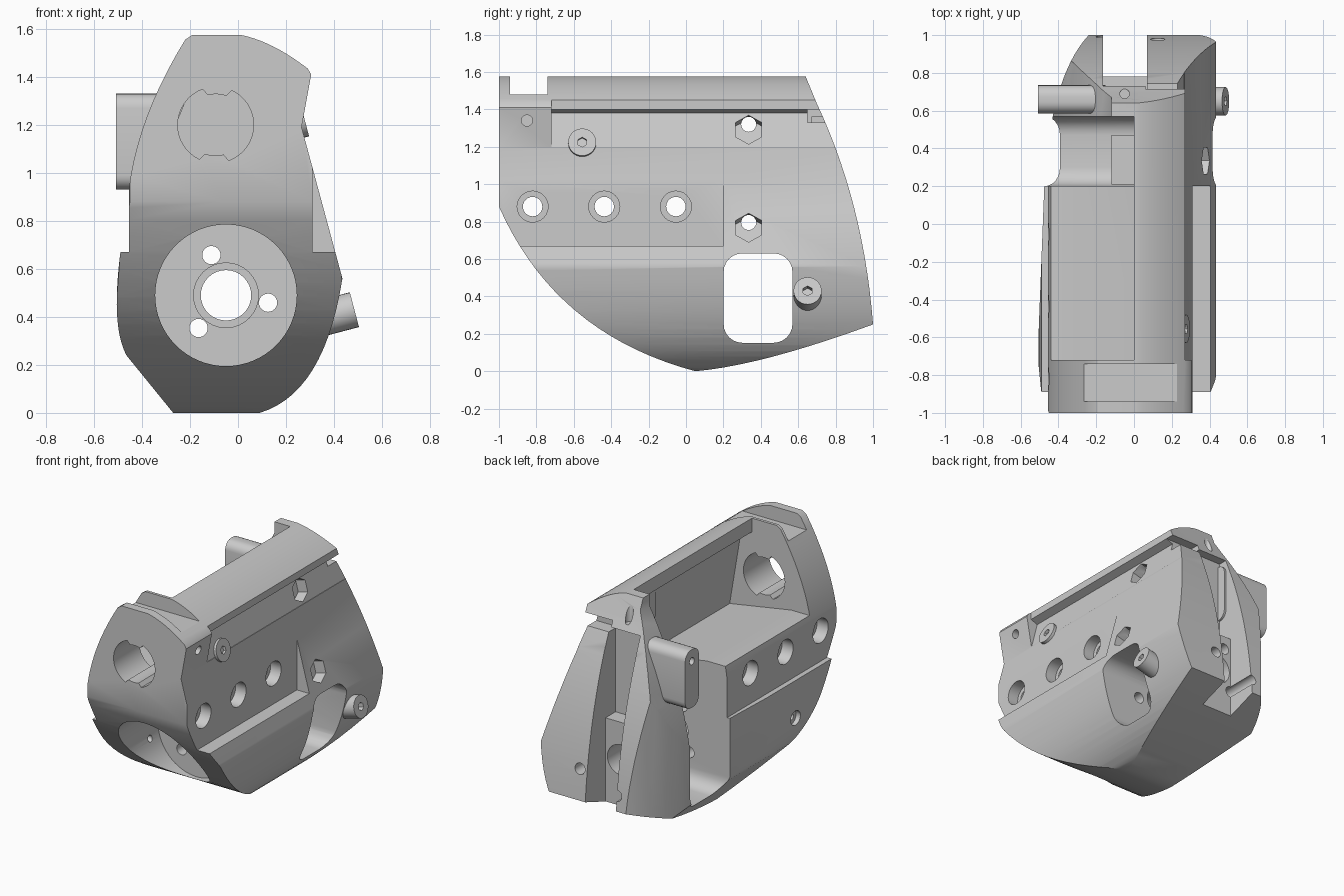
import bpy, bmesh, math
from mathutils import Matrix, Vector

if "Cube" in bpy.data.objects:
    bpy.data.objects.remove(bpy.data.objects["Cube"])


def make(name, bm):
    bmesh.ops.recalc_face_normals(bm, faces=bm.faces)
    me = bpy.data.meshes.new(name)
    bm.to_mesh(me)
    bm.free()
    ob = bpy.data.objects.new(name, me)
    bpy.context.collection.objects.link(ob)
    return ob


def prism(name, pts, axis, a, b):
    """Extrude a 2D outline: axis x uses (y,z), y uses (x,z), z uses (x,y)."""
    place = {'x': lambda p, t: (t, p[0], p[1]),
             'y': lambda p, t: (p[0], t, p[1]),
             'z': lambda p, t: (p[0], p[1], t)}[axis]
    bm = bmesh.new()
    lo = [bm.verts.new(place(p, a)) for p in pts]
    hi = [bm.verts.new(place(p, b)) for p in pts]
    bm.faces.new(lo)
    bm.faces.new(hi)
    for i in range(len(pts)):
        j = (i + 1) % len(pts)
        bm.faces.new((lo[i], lo[j], hi[j], hi[i]))
    return make(name, bm)


def box(name, x, y, z):
    return prism(name, [(a, b) for a, b in zip((x[0], x[1], x[1], x[0]), (y[0], y[0], y[1], y[1]))], 'z', *z)


def rod(name, start, end, r, n=32):
    s, e = Vector(start), Vector(end)
    rot = (e - s).to_track_quat('Z', 'Y').to_matrix().to_4x4()
    bm = bmesh.new()
    bmesh.ops.create_cone(bm, cap_ends=True, segments=n, radius1=r, radius2=r,
                          depth=(e - s).length, matrix=Matrix.Translation((s + e) / 2) @ rot)
    return make(name, bm)


def drill(target, name, axis, u, v, a, b, r, n=24):
    """Straight round hole along x, y or z at the two other coordinates."""
    k = 'xyz'.index(axis)
    start, end = [u, v], [u, v]
    start.insert(k, a)
    end.insert(k, b)
    boolean(target, rod(name, start, end, r, n))


def boolean(target, other, op='DIFFERENCE'):
    other.hide_render = True
    m = target.modifiers.new(op.lower(), 'BOOLEAN')
    m.operation, m.object, m.solver = op, other, 'EXACT'
    bpy.context.view_layer.objects.active = target
    bpy.ops.object.modifier_apply(modifier=m.name)
    bpy.data.objects.remove(other)


def curve(p, c, q, n=10):
    """Points of a bowed edge from p to q pulled towards c."""
    p, c, q = Vector(p), Vector(c), Vector(q)
    ts = [i / n for i in range(n + 1)]
    return [tuple(p * (1 - t) ** 2 + c * 2 * t * (1 - t) + q * t * t) for t in ts]


def round_rect(y0, y1, z0, z1, r, n=6):
    pts = []
    for k in range(4):
        cy = y1 - r if k in (0, 3) else y0 + r
        cz = z1 - r if k < 2 else z0 + r
        for i in range(n + 1):
            a = math.pi / 2 * (k + i / n)
            pts.append((cy + r * math.cos(a), cz + r * math.sin(a)))
    return pts


FAR = 1.3

# Housing: front, side and plan outlines intersected
front = ([(-.27, 0)] + curve((-.465, .24), (-.53, .36), (-.49, .67)) + [(-.455, .67)]
         + curve((-.455, .93), (-.42, 1.23), (-.22, 1.555)) + [(-.19, 1.575)]
         + curve((.01, 1.575), (.14, 1.55), (.29, 1.435)) + [(.305, 1.41), (.265, 1.19)]
         + curve((.435, .56), (.36, .08), (.09, 0), 14))
side = ([(-1, 1.575), (.64, 1.575)] + curve((.70, 1.43), (.95, .9), (1, .25), 14)
        + curve((1, .25), (.4, .03), (.05, 0))[1:] + curve((.05, 0), (-.7, .2), (-1, .88), 18)[1:])
plan = ([(-.45, -1), (-.49, -.9), (-.51, -.7), (-.475, .2)]
        + curve((-.43, .57), (-.37, .86), (-.24, 1)) + [(.41, 1), (.435, .97), (.435, -.8), (.4, -1)])
housing = prism("housing", front, 'y', -FAR, FAR)
boolean(housing, prism("side_outline", side, 'x', -1, 1), 'INTERSECT')
boolean(housing, prism("plan_outline", plan, 'z', -.1, 1.7), 'INTERSECT')

# Undercut beneath the top ridge, and flat strip on the right wall
boolean(housing, prism("ridge_undercut", [(.27, 1.8), (.27, 1.4), (.217, 1.38), (.264, 1.2), (.7, 1.2), (.7, 1.8)], 'y', -.72, FAR))
boolean(housing, box("right_ledge", (.31, 1), (-FAR, .2), (.67, 1.17)))

# Upper cavity, open to the left, and the trigger opening behind it
roof = [(.09, 1.42), (0, 1.48), (0, 1.8), (-.9, 1.8), (-.9, 1.02)]
boolean(housing, prism("cavity", roof + [(-.3, 1.02), (.17, .94)], 'y', -.72, .2))
boolean(housing, prism("rear_cavity", roof + [(.1, 1.02)], 'y', .19, .57))
boolean(housing, prism("left_gap", round_rect(.2, .57, .15, 2.2, .1), 'x', -1, 0))
boolean(housing, prism("window", round_rect(.201, .569, .152, .63, .1), 'x', -.1, 1))

# Tapered rear shell, rear groove, notch across the nose
taper = curve((-.12, 1.5), (-.42, .95), (-.46, .3))
boolean(housing, prism("rear_taper", [(-.12, 1.8)] + taper + [(-1, .3), (-1, 1.8)], 'y', .568, FAR))
boolean(housing, box("rear_groove", (-.165, .07), (.78, FAR), (-.1, 1.7)))
boolean(housing, box("upper_groove", (-.164, .069), (.67, FAR), (.75, 1.36)))
boolean(housing, box("slab_gap", (.06, .6), (.65, FAR), (1.33, 1.4)))
boolean(housing, box("nose_notch", (-1, 1), (-.94, -.74), (1.48, 1.8)))

# Round front pocket with the bore and three bolt holes around it
bx, bz = -.05, .49
drill(housing, "front_pocket", 'y', bx, bz, -FAR, -.38, .295, 64)
drill(housing, "bore_rim", 'y', bx, bz, -FAR, -.34, .135, 32)
drill(housing, "bore", 'y', bx, bz, -FAR, FAR, .105, 32)
for deg in (-10, 110, 230):
    a = math.radians(deg)
    drill(housing, "bolt_hole", 'y', bx + .178 * math.cos(a), bz + .178 * math.sin(a), -FAR, FAR, .038)

# Small tapped holes
drill(housing, "ridge_tap", 'z', -.05, .69, 1.4, 1.8, .025)
drill(housing, "nose_tap", 'x', -.85, 1.34, .1, 1, .03)
drill(housing, "left_tap", 'x', -.48, .42, -1, -.3, .022)
drill(housing, "left_tap_sink", 'x', -.48, .42, -1, -.47, .05)

# Row of cross holes with counterbores on both sides
for i in range(3):
    y = -.82 + .383 * i
    drill(housing, "cross_hole", 'x', y, .88, -1, 1, .052)
    drill(housing, "right_counterbore", 'x', y, .88, .23, 1, .083)
    drill(housing, "left_counterbore", 'x', y, .88, -1, -.37, .083)

# Small inner lug beside the trigger opening
lug = box("inner_lug", (-.12, .02), (.21, .47), (.7, .9))

# Hexagonal nut pockets square to the sloping wall, with clear holes
wall = Vector((.967, 0, .255))
for x, z in [(.235, 1.29), (.37, .765)]:
    c = Vector((x, .335, z))
    boolean(housing, rod("nut_pocket", c - wall * .07, c + wall * .3, .08, 6))
    drill(housing, "nut_hole", 'x', .335, z + .03, -.3, 1, .04)
drill(lug, "lug_hole", 'x', .335, .795, -.3, .3, .04)

# Notched opening in the nose: a circle with a tab at top and bottom
notched = []
for i in range(72):
    a = math.radians(i * 5)
    r = .128 if 70 <= i * 5 % 180 <= 105 else .158
    notched.append((r * math.cos(a) - .093, r * math.sin(a) + 1.2))
boolean(housing, prism("nose_opening", notched, 'y', -FAR, -.65))

# Left bracket arm with rounded top
arm = prism("bracket_arm", round_rect(.585, .735, .93, 1.33, .06), 'x', -.508, -.15)
drill(arm, "arm_tap", 'x', .66, 1.25, -1, -.4, .025)

# Screw bosses on the right wall
screws = []
for name, end, length in [("rear_screw", (.485, .65, .43), .2), ("front_screw", (.277, -.555, 1.225), .08)]:
    e = Vector(end)
    s = rod(name, e - wall * length, e, .075, 28)
    boolean(s, rod("socket", e - wall * .05, e + wall * .1, .027, 6))
    screws.append(s)

# Smooth curved areas, keep edges sharp
for ob in [housing, arm, lug] + screws:
    bpy.ops.object.select_all(action='DESELECT')
    ob.select_set(True)
    bpy.context.view_layer.objects.active = ob
    bpy.ops.object.shade_smooth_by_angle(angle=math.radians(28))
